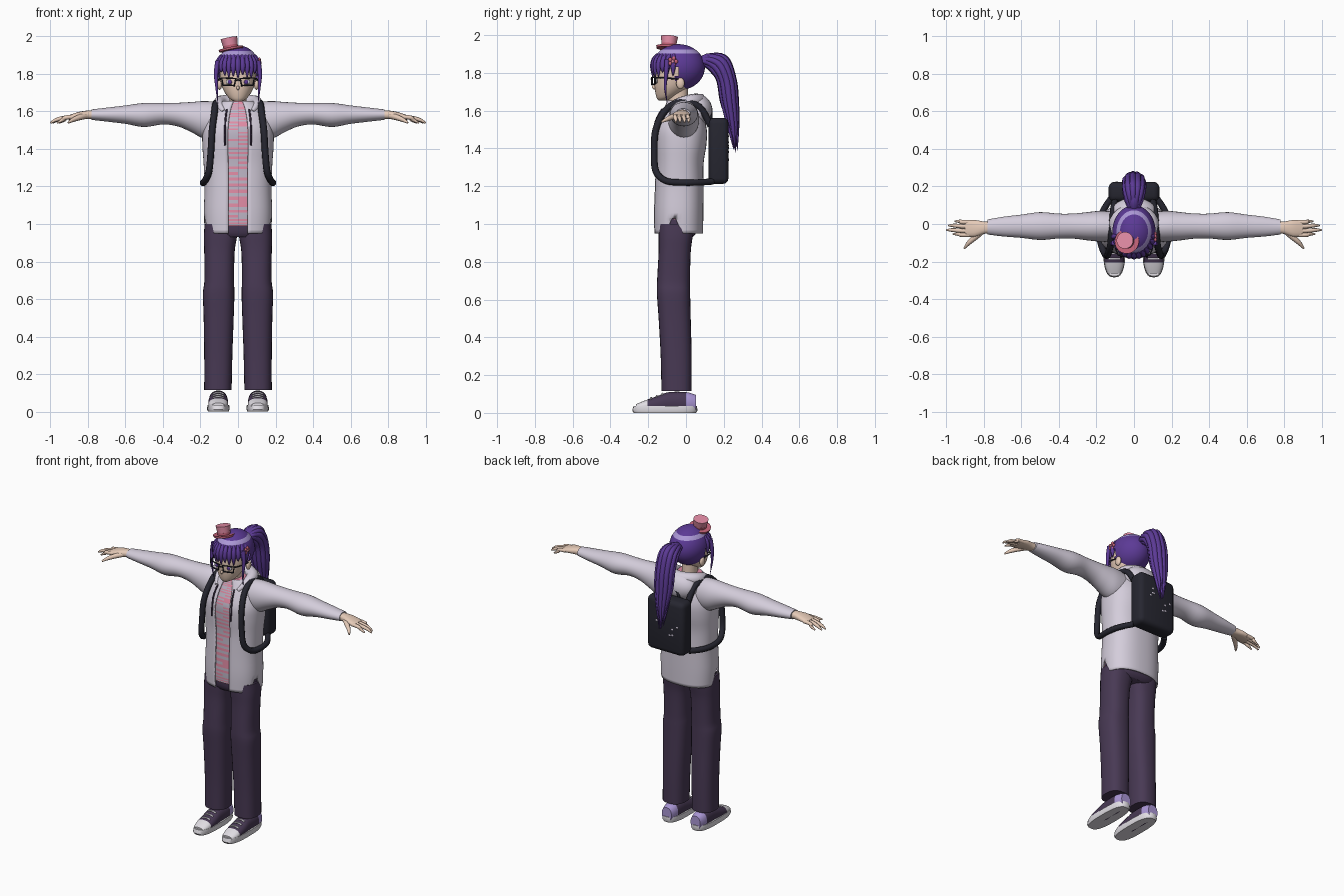
import bpy, bmesh, math, random
from mathutils import Matrix, Vector

cube = bpy.data.objects.get("Cube")
if cube:
    bpy.data.objects.remove(cube, do_unlink=True)
rng = random.Random(4)
SIDES = (("left", 1), ("right", -1))


def material(name, *rgb):
    lin = [((c / 255 + 0.055) / 1.055) ** 2.4 for c in rgb] + [1]
    m = bpy.data.materials.new(name)
    m.use_nodes = True
    m.diffuse_color = lin
    m.node_tree.nodes["Principled BSDF"].inputs["Base Color"].default_value = lin
    return m


JACKET = material("pale jacket", 212, 205, 219)
TROUSERS = material("dark plum", 72, 57, 84)
HAIR = material("violet hair", 92, 58, 150)
LAVENDER = material("lavender", 172, 152, 215)
SKIN = material("skin", 230, 203, 184)
PINK = material("pink", 226, 140, 165)
ROSE = material("rose", 195, 98, 120)
BLACK = material("soft black", 38, 38, 48)
WHITE = material("white", 226, 223, 229)
GREY = material("shirt grey", 190, 182, 198)


def finish(name, bm, mats, angle=45):
    bmesh.ops.recalc_face_normals(bm, faces=bm.faces)
    me = bpy.data.meshes.new(name)
    bm.to_mesh(me)
    bm.free()
    for m in mats:
        me.materials.append(m)
    for p in me.polygons:
        p.use_smooth = True
    me.set_sharp_from_angle(angle=math.radians(angle))
    ob = bpy.data.objects.new(name, me)
    bpy.context.collection.objects.link(ob)
    return ob


def spline(rows, steps):
    """Catmull-Rom interpolation of equal-length tuples."""
    out = []
    for i in range(len(rows) - 1):
        a, b, c, d = (rows[max(0, i - 1)], rows[i], rows[i + 1], rows[min(len(rows) - 1, i + 2)])
        for k in range(steps):
            t = k / steps
            out.append([0.5 * (2 * q + (r - p) * t + (2 * p - 5 * q + 4 * r - s) * t * t
                               + (3 * q - p - 3 * r + s) * t ** 3) for p, q, r, s in zip(a, b, c, d)])
    return out + [list(rows[-1])]


def loft(name, rows, mats, axis=2, n=28, power=2.0, steps=4, side=1, rule=None, cap=True, angle=45):
    """Rows: position along axis, two centre values, two radii."""
    bm = bmesh.new()
    rings = []
    for t, u, v, ru, rv in spline(rows, steps):
        ring = []
        for j in range(n):
            a = 2 * math.pi * j / n
            c, s = math.cos(a), math.sin(a)
            p = [u + ru * math.copysign(abs(c) ** (2 / power), c),
                 v + rv * math.copysign(abs(s) ** (2 / power), s)]
            p.insert(axis, t)
            p[0] *= side
            ring.append(bm.verts.new(p))
        rings.append(ring)
    for i in range(len(rings) - 1):
        for j in range(n):
            k = (j + 1) % n
            quad = (rings[i][j], rings[i][k], rings[i + 1][k], rings[i + 1][j])
            index = 0
            if rule:
                index = rule(sum((q.co for q in quad), Vector()) / 4, i, j)
            if index >= 0:
                bm.faces.new(quad).material_index = index
    if cap:
        for ring in (rings[0], rings[-1]):
            f = bm.faces.new(ring)
            if rule:
                f.material_index = max(0, rule(f.calc_center_median(), 0, 0))
    return finish(name, bm, mats, angle)


def ball(name, centre, size, mats, seg=16, rule=None):
    bm = bmesh.new()
    mat = Matrix.Translation(centre) @ Matrix.Diagonal((*size, 1))
    bmesh.ops.create_uvsphere(bm, u_segments=seg, v_segments=seg, radius=1, matrix=mat)
    if rule:
        for f in list(bm.faces):
            f.material_index = max(0, rule(f.calc_center_median()))
        bmesh.ops.delete(bm, geom=[f for f in bm.faces if rule(f.calc_center_median()) < 0],
                         context='FACES')
    return finish(name, bm, mats, 80)


def tube(name, points, radii, mat, side=1, steps=4, cyclic=False):
    """Round tube through points; radii is one number or one per point."""
    if not isinstance(radii, (list, tuple)):
        radii = [radii] * len(points)
    pts = spline([(*p, r) for p, r in zip(points, radii)], steps)
    cu = bpy.data.curves.new(name, 'CURVE')
    cu.dimensions = '3D'
    cu.bevel_depth = 1
    cu.bevel_resolution = 2
    cu.use_fill_caps = True
    sp = cu.splines.new('POLY')
    sp.points.add(len(pts) - 1)
    for q, (x, y, z, r) in zip(sp.points, pts):
        q.co = (x * side, y, z, 1)
        q.radius = max(r, 0.001)
    sp.use_cyclic_u = cyclic
    sp.use_smooth = True
    cu.materials.append(mat)
    ob = bpy.data.objects.new(name, cu)
    bpy.context.collection.objects.link(ob)
    return ob


# Jacket with open front and notched hem
body = [(.95, 0, -.04, .178, .13), (1.06, 0, -.04, .182, .132), (1.2, 0, -.037, .178, .13),
        (1.32, 0, -.035, .183, .128), (1.42, 0, -.03, .19, .138), (1.5, 0, -.028, .188, .138),
        (1.57, 0, -.025, .165, .115), (1.62, 0, -.025, .13, .09), (1.655, 0, -.03, .085, .07)]
jacket = loft("jacket", body, [JACKET], n=56, power=2.4, cap=False,
              rule=lambda c, i, j: -1 if 40 <= j <= 43 else 0)
for v in jacket.data.vertices:
    if v.co.z < 1.0 and abs(v.co.x) > .1:
        v.co.z += (1.05 - v.co.z) * max(0, 1 - abs(v.co.y + .065) / .045)
thick = jacket.modifiers.new("cloth", 'SOLIDIFY')
thick.thickness = .008
thick.offset = -1

# Striped shirt: random broken bands
bands = {}
loft("shirt", [(max(z, .99), x, y, rx * .92, ry * .93) for z, x, y, rx, ry in body], [PINK, GREY],
     n=56, power=2.4, steps=8,
     rule=lambda c, i, j: bands.setdefault((i, j // 2), (i % 2) if rng.random() < .75 else rng.randint(0, 1)))

# Hood and drawstrings
ball("hood", (0, .065, 1.6), (.12, .075, .085), [JACKET], 24)
tube("hood_collar", [(-.075, -.11, 1.6), (-.1, -.05, 1.635), (-.085, .03, 1.65), (0, .07, 1.65),
                     (.085, .03, 1.65), (.1, -.05, 1.635), (.075, -.11, 1.6)],
     [.012, .028, .038, .042, .038, .028, .012], JACKET)

# Trousers
loft("trouser_seat", [(.93, 0, -.05, .13, .085), (.97, 0, -.045, .165, .105), (1.1, 0, -.04, .165, .11)],
     [TROUSERS], power=2.4)
leg = [(.115, .107, -.05, .073, .08), (.3, .105, -.052, .075, .082), (.5, .103, -.06, .08, .085),
       (.63, .103, -.066, .084, .088), (.7, .1, -.066, .079, .087), (.85, .099, -.06, .081, .085),
       (.93, .094, -.055, .088, .09), (1.0, .09, -.05, .088, .095)]
arm = [(.1, -.015, 1.55, .08, .1), (.18, -.012, 1.555, .082, .1), (.25, -.012, 1.57, .075, .08),
       (.32, -.011, 1.583, .067, .063), (.4, -.011, 1.588, .066, .057), (.5, -.011, 1.581, .074, .064),
       (.6, -.012, 1.583, .062, .049), (.7, -.014, 1.583, .052, .037), (.78, -.016, 1.583, .04, .028)]
palm = [(.76, -.018, 1.582, .03, .022), (.8, -.02, 1.582, .033, .023), (.85, -.024, 1.578, .045, .019),
        (.9, -.024, 1.568, .042, .013)]
upper = [(-.265, .105, .03, .035, .016), (-.22, .105, .035, .05, .03), (-.15, .105, .045, .053, .045),
         (-.09, .105, .055, .05, .055), (0, .105, .055, .048, .055), (.052, .105, .05, .035, .045)]

for name, s in SIDES:
    loft(name + "_trouser_leg", leg, [TROUSERS], power=2.5, side=s)
    loft(name + "_sleeve", arm, [JACKET], axis=0, side=s)

    # Hand, fingers and thumb
    loft(name + "_palm", palm, [SKIN], axis=0, n=16, power=2.4, side=s)
    for k, (y, tip) in enumerate([(-.058, .965), (-.036, 1.0), (-.012, .99), (.01, .955)]):
        tube(f"{name}_finger_{k + 1}", [(.87, y, 1.572), (.92, y, 1.567), (tip - .03, y + .004, 1.555),
                                        (tip, y + .004, 1.538)], [.012, .0115, .01, .004], SKIN, s)
    tube(name + "_thumb", [(.8, -.03, 1.578), (.84, -.065, 1.57), (.88, -.1, 1.555), (.905, -.13, 1.54)],
         [.016, .016, .012, .005], SKIN, s)

    # Shoe: sole, upper with toe cap and heel, laces
    loft(name + "_shoe_sole", [(0, .105, -.112, .055, .165), (.012, .105, -.112, .06, .173),
                               (.036, .105, -.11, .058, .168)], [WHITE], power=2.8, steps=1, side=s)
    loft(name + "_shoe_upper", upper, [TROUSERS, WHITE, LAVENDER], axis=1, power=2.3, side=s,
         rule=lambda c, i, j: 1 if c.y < -.205 else 2 if c.y > .005 else 0)
    for k in range(3):
        y, z = -.185 + .03 * k, .078 + .011 * k
        tube(f"{name}_lace_{k + 1}", [(.075, y, z - .006), (.105, y, z + .002), (.135, y, z - .006)],
             .005, WHITE, s)

    # Backpack strap and hood cord
    tube(name + "_strap", [(.1, .13, 1.52), (.11, .07, 1.62), (.118, -.03, 1.645), (.125, -.11, 1.6),
                           (.138, -.16, 1.5), (.145, -.168, 1.38), (.155, -.16, 1.28), (.176, -.11, 1.23),
                           (.187, -.03, 1.22), (.17, .06, 1.22), (.12, .14, 1.225)], .018, BLACK, s)
    tube(name + "_cord", [(.06, -.125, 1.61), (.068, -.162, 1.54), (.07, -.176, 1.42)], .005, TROUSERS, s)

    # Ear, eye and glasses
    ball(name + "_ear", (.098 * s, -.03, 1.745), (.013, .022, .03), [SKIN])
    ball(name + "_eye", (.044 * s, -.156, 1.757), (.021, .006, .013), [WHITE])
    ball(name + "_iris", (.043 * s, -.159, 1.757), (.011, .006, .012), [HAIR])
    tube(name + "_glasses_rim", [(.012, -.18, 1.776), (.086, -.163, 1.778), (.08, -.165, 1.74),
                                 (.02, -.18, 1.738)], .005, BLACK, s, 1, True)
    tube(name + "_glasses_arm", [(.086, -.163, 1.775), (.104, -.1, 1.772), (.1, -.02, 1.765)],
         .004, BLACK, s)
    tube(name + "_side_lock", [(.108, -.1, 1.87), (.117, -.105, 1.8), (.113, -.11, 1.72),
                               (.107, -.1, 1.64)], [.014, .012, .007, .001], HAIR, s)

# Head, neck and face
loft("neck", [(1.56, 0, -.04, .06, .06), (1.63, 0, -.04, .046, .052), (1.72, 0, -.045, .048, .055)], [SKIN])
loft("head", [(1.653, 0, -.125, .018, .02), (1.668, 0, -.11, .045, .045), (1.7, 0, -.088, .07, .075),
              (1.74, 0, -.072, .088, .095), (1.8, 0, -.06, .098, .108), (1.87, 0, -.05, .092, .1),
              (1.92, 0, -.05, .05, .06)], [SKIN])
ball("nose", (0, -.168, 1.725), (.008, .012, .012), [SKIN])
ball("mouth", (0, -.154, 1.688), (.014, .005, .003), [ROSE])
tube("glasses_bridge", [(-.012, -.18, 1.765), (0, -.184, 1.768), (.012, -.18, 1.765)], .004, BLACK)

# Hair cap with a light band, open over the face
ball("hair_cap", (0, -.04, 1.83), (.115, .14, .122), [HAIR, LAVENDER], 40,
     lambda c: -1 if c.z < 1.83 and c.y < -.05 else 1 if 1.9 < c.z < 1.925 else 0)

# Fringe locks following the cap
for k in range(13):
    a = math.radians(-78 + 13 * k)
    tip = rng.uniform(1.775, 1.81)
    pts = []
    for z in (1.9, 1.87, 1.83, tip):
        r = math.sqrt(1 - max(0, (z - 1.83) / .122) ** 2)
        pts.append((.112 * r * math.sin(a), -.04 - .136 * r * math.cos(a), z))
    tube(f"fringe_lock_{k + 1}", pts, [.006, .014, .014, .002], HAIR)

# Ponytail: a core wrapped in strands
spine = [(.07, 1.86), (.125, 1.87), (.18, 1.84), (.215, 1.76), (.23, 1.65), (.248, 1.52), (.262, 1.39)]
spread = (.3, .75, 1, 1.05, 1, .7, .3)
tube("ponytail_core", [(0, y, z) for y, z in spine], [.02, .035, .042, .042, .036, .022, .003], HAIR)
for k in range(11):
    a = 2 * math.pi * k / 11
    drop = rng.uniform(-.02, .07)
    pts = [(.045 * w * math.cos(a), y + .034 * w * math.sin(a),
            z + .028 * w * math.sin(a) * (i < 3) + drop * (i > 4) * (i - 4) / 2)
           for i, ((y, z), w) in enumerate(zip(spine, spread))]
    tube(f"ponytail_strand_{k + 1}", pts, [.012, .016, .019, .019, .017, .011, .001], HAIR)

# Flower on the left side of the hair
for k in range(5):
    a = 2 * math.pi * k / 5
    ball(f"flower_petal_{k + 1}", (.114, -.07 + .017 * math.cos(a), 1.86 + .017 * math.sin(a)),
         (.008, .011, .011), [ROSE], 10)
ball("flower_centre", (.121, -.07, 1.86), (.005, .008, .008), [PINK], 10)

# Small tilted top hat
for part, rows, mat in (
        ("hat_brim", [(0, 0, 0, .064, .064), (.012, 0, 0, .066, .066)], ROSE),
        ("hat_band", [(.01, 0, 0, .039, .039), (.026, 0, 0, .04, .04)], ROSE),
        ("hat_crown", [(.008, 0, 0, .037, .037), (.066, 0, 0, .045, .045)], PINK)):
    hat = loft(part, rows, [mat], steps=1)
    hat.location = (-.036, -.093, 1.927)
    hat.rotation_euler = (math.radians(-5), math.radians(-11), 0)

# Backpack with pale specks on the back
bm = bmesh.new()
bmesh.ops.create_cube(bm, size=1, matrix=Matrix.Translation((0, .172, 1.387)) @ Matrix.Diagonal((.27, .106, .35, 1)))
bmesh.ops.bevel(bm, geom=bm.edges[:], offset=.03, segments=3, profile=.5, affect='EDGES')
finish("backpack", bm, [BLACK], 50)
tube("backpack_handle", [(-.04, .13, 1.55), (-.025, .13, 1.59), (.025, .13, 1.59), (.04, .13, 1.55)], .009, BLACK)
for k in range(8):
    x = rng.uniform(.03, .1) * (-1) ** k
    ball(f"backpack_speck_{k + 1}", (x, .224, rng.uniform(1.26, 1.5)), (.009, .003, .007), [GREY], 8)
